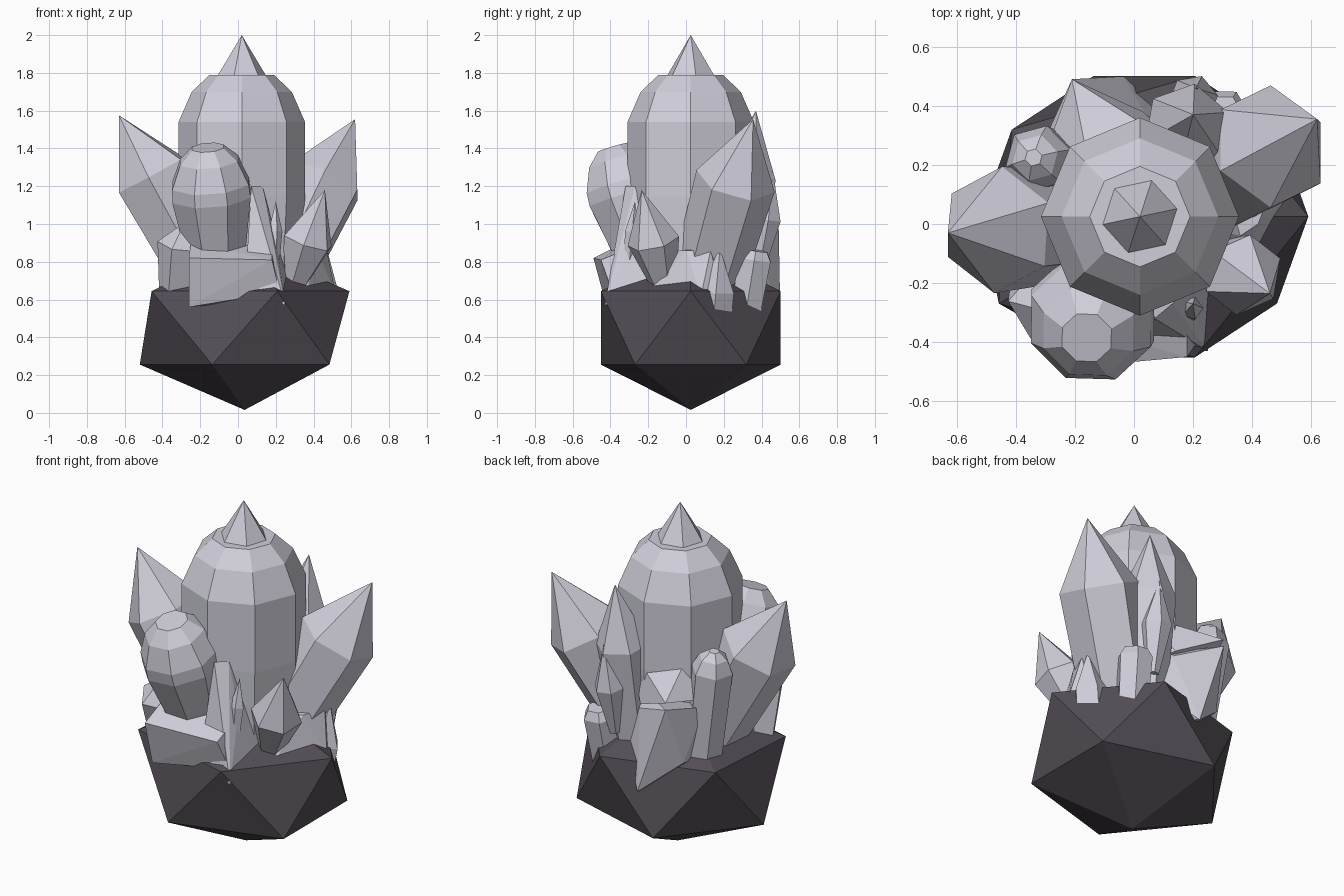
import bpy, bmesh, math
from mathutils import Vector, Matrix

old = bpy.data.objects.get("Cube")
if old:
    bpy.data.objects.remove(old, do_unlink=True)


def material(name, colour):
    mat = bpy.data.materials.new(name)
    mat.use_nodes = True
    mat.diffuse_color = (*colour, 1)
    mat.node_tree.nodes["Principled BSDF"].inputs["Base Color"].default_value = (*colour, 1)
    return mat


CRYSTAL = material("pale crystal", (0.63, 0.62, 0.70))
ROCK = material("dark rock", (0.088, 0.074, 0.092))


def finish(bm, name, mat):
    bmesh.ops.recalc_face_normals(bm, faces=bm.faces)
    mesh = bpy.data.meshes.new(name)
    bm.to_mesh(mesh)
    bm.free()
    mesh.materials.append(mat)
    obj = bpy.data.objects.new(name, mesh)
    bpy.context.collection.objects.link(obj)
    return obj


def lathe(name, base, top, profile, sides, roll=0):
    """Faceted column along base-top; profile holds (fraction, radius) pairs."""
    base, top = Vector(base), Vector(top)
    axis = top - base
    turn = axis.to_track_quat('Z', 'Y').to_matrix()
    # Undo the tracking twist so that roll is measured from +x
    twist = turn.inverted() @ Vector((1, 0, 0))
    start = math.atan2(twist.y, twist.x) + math.radians(roll)
    bm = bmesh.new()
    rings = []
    for frac, rad in profile:
        centre = base + axis * frac
        if rad == 0:
            rings.append([bm.verts.new(centre)])
            continue
        angles = [start + math.tau * i / sides for i in range(sides)]
        rings.append([bm.verts.new(centre + turn @ Vector((rad * math.cos(a), rad * math.sin(a), 0)))
                      for a in angles])
    bm.faces.new(rings[0])
    for low, high in zip(rings, rings[1:]):
        for i in range(sides):
            j = (i + 1) % sides
            if len(high) == 1:
                bm.faces.new((low[i], low[j], high[0]))
            else:
                bm.faces.new((low[i], low[j], high[j], high[i]))
    if len(rings[-1]) > 1:
        bm.faces.new(rings[-1])
    return finish(bm, name, CRYSTAL)


def shard(name, base, tip, rad, shoulder, sides=6, roll=0, foot=0.75):
    """Pointed crystal whose widest ring sits at the shoulder fraction."""
    return lathe(name, base, tip, [(0, rad * foot), (shoulder, rad), (1, 0)], sides, roll)


def chunk(name, points):
    """Broken block of crystal from its corner points."""
    bm = bmesh.new()
    for p in points:
        bm.verts.new(p)
    bmesh.ops.convex_hull(bm, input=bm.verts)
    loose = [v for v in bm.verts if not v.link_faces]
    bmesh.ops.delete(bm, geom=loose, context='VERTS')
    bmesh.ops.dissolve_limit(bm, angle_limit=0.03, verts=bm.verts, edges=bm.edges)
    return finish(bm, name, CRYSTAL)


# Dark faceted rock, with its edges slightly hollowed
bm = bmesh.new()
bmesh.ops.create_icosphere(bm, subdivisions=1, radius=1)
corners = set(bm.verts)
for v in corners:
    if v.co.x < -0.6 and v.co.y < -0.3 and v.co.z > 0:
        v.co.x -= 0.07
bmesh.ops.subdivide_edges(bm, edges=bm.edges[:], cuts=1, use_grid_fill=True)
for v in bm.verts:
    if v not in corners:
        v.co *= 0.965
bmesh.ops.transform(bm, verts=bm.verts,
                    matrix=Matrix.Translation((0.035, 0.025, 0.45)) @ Matrix.Diagonal((0.643, 0.58, 0.45, 1)))
bmesh.ops.triangulate(bm, faces=bm.faces)
finish(bm, "rock_base", ROCK)

# Central column with its pointed cap
lathe("main_crystal", (0.02, 0.025, 0.5), (0.02, 0.025, 1.79),
      [(0, 0.3), (0.5, 0.335), (0.806, 0.335), (0.93, 0.265), (1, 0.17)], 8)
shard("main_tip", (0.02, 0.025, 1.74), (0.02, 0.025, 2.0), 0.135, 0.15, roll=12, foot=1)

# Large leaning side crystals
shard("left_crystal", (0.17, 0.09, 0.62), (0.62, 0.355, 1.555), 0.215, 0.65, roll=30, foot=0.88)
shard("right_crystal", (-0.13, 0.0, 0.65), (-0.63, -0.03, 1.575), 0.215, 0.66, roll=26, foot=0.85)

# Domed crystals
lathe("front_dome", (-0.1, -0.16, 0.65), (-0.16, -0.385, 1.405),
      [(0, 0.13), (0.66, 0.225), (0.75, 0.22), (0.91, 0.165), (1, 0.09)], 8, 22)
lathe("back_dome", (-0.24, 0.2, 0.55), (-0.34, 0.225, 1.3),
      [(0, 0.1), (0.85, 0.115), (0.95, 0.08), (1, 0.03)], 6, 15)

# Smaller pointed crystals
shard("back_spire", (0.14, 0.25, 0.6), (0.2, 0.37, 1.6), 0.15, 0.65, roll=20)
shard("back_shard", (0.19, 0.38, 0.75), (0.21, 0.46, 1.28), 0.085, 0.52, roll=10, foot=0.4)
shard("front_shard", (0.28, -0.11, 0.64), (0.46, -0.235, 1.18), 0.14, 0.5, roll=20, foot=0.4)
shard("low_left_shard", (0.42, 0.15, 0.55), (0.47, 0.18, 0.87), 0.1, 0.3, sides=5, foot=1)
shard("low_right_shard", (-0.34, -0.2, 0.6), (-0.28, -0.3, 1.01), 0.13, 0.7, sides=5, roll=30, foot=0.6)
shard("tiny_shard", (0.19, -0.3, 0.8), (0.2, -0.27, 1.12), 0.04, 0.5, sides=5)
lathe("back_stump", (0.28, 0.32, 0.55), (0.3, 0.37, 0.86), [(0, 0.09), (0.85, 0.1), (1, 0.07)], 6)

# Broken blocks around the foot
chunk("back_block", [(0.04, 0.37, 0.92), (-0.31, 0.27, 0.98), (-0.21, 0.49, 1.02),
                     (-0.035, 0.5, 0.5), (-0.25, 0.38, 0.68), (0.15, 0.33, 0.7),
                     (0.15, 0.2, 0.95), (0.1, 0.15, 0.6), (-0.2, 0.1, 0.6)])
chunk("back_slab", [(0.03, 0.38, 0.95), (-0.29, 0.27, 1.02), (-0.21, 0.49, 1.06), (-0.155, 0.21, 1.21),
                    (0.17, 0.25, 1.18), (0.13, 0.2, 0.9), (-0.15, 0.2, 0.95)])
chunk("front_block", [(-0.26, -0.49, 0.82), (0.18, -0.45, 0.81), (-0.25, -0.33, 0.9), (0.18, -0.28, 0.88),
                      (-0.26, -0.42, 0.56), (0.22, -0.39, 0.64), (-0.2, -0.2, 0.6), (0.15, -0.2, 0.6)])
chunk("front_splinter", [(0.07, -0.32, 1.2), (0.13, -0.27, 1.2), (0.2, -0.28, 0.93), (0.25, -0.43, 0.57),
                         (0.04, -0.4, 0.7), (0.28, -0.1, 0.64), (0.05, -0.2, 0.65)])
chunk("left_block", [(0.47, 0.13, 0.86), (0.42, 0.0, 0.86), (0.36, -0.04, 0.86), (0.52, 0.08, 0.62),
                     (0.46, 0.2, 0.6), (0.36, -0.2, 0.63), (0.3, 0.15, 0.87), (0.2, 0.0, 0.6)])
